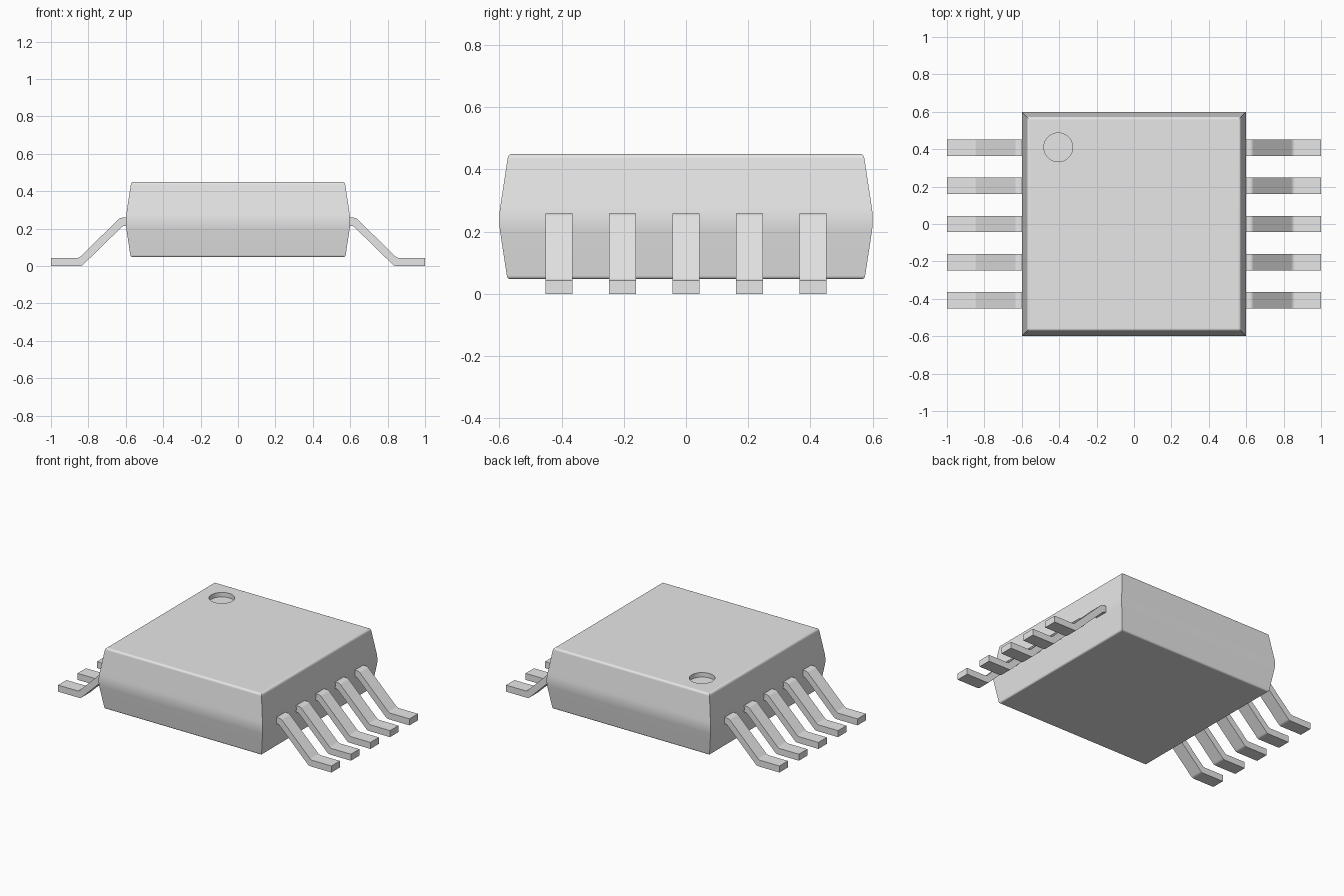
import bpy, bmesh
from mathutils import Vector

cube = bpy.data.objects.get("Cube")
if cube:
    bpy.data.objects.remove(cube, do_unlink=True)

grey = bpy.data.materials.new("light grey")
grey.use_nodes = True
grey.diffuse_color = (0.8, 0.8, 0.8, 1)
grey.node_tree.nodes["Principled BSDF"].inputs["Base Color"].default_value = (0.8, 0.8, 0.8, 1)


def rounded(points, sizes, steps=5):
    """Round the inner corners of an open 2D path."""
    pts = [Vector(p) for p in points]
    path = [pts[0]]
    for a, p, b, size in zip(pts, pts[1:], pts[2:], sizes):
        start = p + (a - p).normalized() * size
        end = p + (b - p).normalized() * size
        for i in range(steps + 1):
            t = i / steps
            path.append(start * (1 - t) ** 2 + p * 2 * t * (1 - t) + end * t * t)
    return path + [pts[-1]]


def add_object(name, bm):
    bmesh.ops.recalc_face_normals(bm, faces=bm.faces)
    mesh = bpy.data.meshes.new(name)
    bm.to_mesh(mesh)
    bm.free()
    mesh.materials.append(grey)
    ob = bpy.data.objects.new(name, mesh)
    bpy.context.collection.objects.link(ob)
    return ob


def activate(ob):
    bpy.ops.object.select_all(action='DESELECT')
    ob.select_set(True)
    bpy.context.view_layer.objects.active = ob


def smooth(ob):
    activate(ob)
    bpy.ops.object.shade_smooth_by_angle(angle=0.5)
    mod = ob.modifiers.new("Even shading", 'WEIGHTED_NORMAL')
    mod.keep_sharp = True


# Package body: square rings stacked along a rounded side profile
BOTTOM, WAIST, TOP = 0.047, 0.238, 0.45
profile = rounded([(0, BOTTOM), (0.574, BOTTOM), (0.603, WAIST), (0.571, TOP), (0, TOP)],
                  [0.012, 0.04, 0.015])[1:-1]
bm = bmesh.new()
rings = [[bm.verts.new((sx * h, sy * h, z)) for sx, sy in ((1, 1), (-1, 1), (-1, -1), (1, -1))]
         for h, z in profile]
for low, high in zip(rings, rings[1:]):
    for i in range(4):
        j = (i + 1) % 4
        bm.faces.new((low[i], low[j], high[j], high[i]))
bm.faces.new(rings[0])
bm.faces.new(rings[-1])
body = add_object("package_body", bm)

# Round orientation dimple sunk into the top
bpy.ops.mesh.primitive_cylinder_add(vertices=48, radius=0.077, depth=0.06,
                                    location=(-0.405, 0.41, TOP))
cutter = bpy.context.object
cutter.name = "dimple_cutter"
cutter.hide_render = True
cut = body.modifiers.new("Dimple", 'BOOLEAN')
cut.operation = 'DIFFERENCE'
cut.solver = 'EXACT'
cut.object = cutter
activate(body)
bpy.ops.object.modifier_apply(modifier=cut.name)
bpy.data.objects.remove(cutter, do_unlink=True)
smooth(body)

# Bent leads: one side profile, extruded in width, five on each side
WIDTH, PITCH, THICK, RISE = 0.088, 0.204, 0.043, 0.215
upper = rounded([(0.57, RISE + THICK), (0.63, RISE + THICK), (0.85, THICK), (1, THICK)],
                [0.012, 0.012], 4)
lower = rounded([(0.57, RISE), (0.615, RISE), (0.835, 0), (1, 0)], [0.012, 0.012], 4)


def lead(name, side, y):
    bm = bmesh.new()
    outline = [bm.verts.new((side * x, y - WIDTH / 2, z)) for x, z in upper + lower[::-1]]
    face = bm.faces.new(outline)
    extruded = bmesh.ops.extrude_face_region(bm, geom=[face])
    moved = [g for g in extruded["geom"] if isinstance(g, bmesh.types.BMVert)]
    bmesh.ops.translate(bm, verts=moved, vec=(0, WIDTH, 0))
    smooth(add_object(name, bm))


for side, label in ((1, "left"), (-1, "right")):
    for i in range(5):
        lead(f"{label}_lead_{i + 1}", side, (i - 2) * PITCH)
